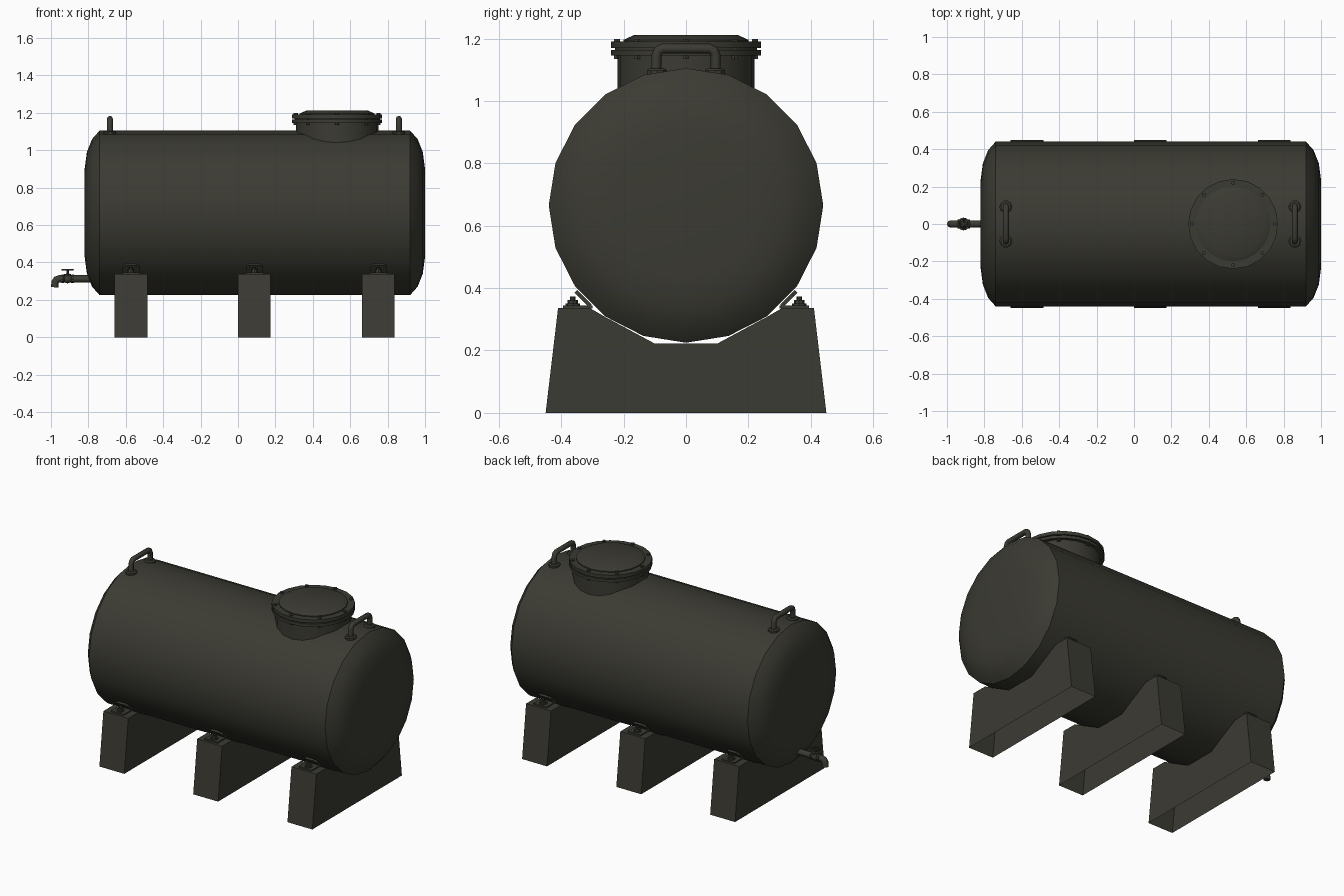
import bpy, bmesh, math
from mathutils import Vector, Matrix

if "Cube" in bpy.data.objects:
    bpy.data.objects.remove(bpy.data.objects["Cube"])

mat = bpy.data.materials.new("dark olive grey")
mat.diffuse_color = (0.044, 0.043, 0.033, 1)
mat.use_nodes = True
mat.node_tree.nodes["Principled BSDF"].inputs["Base Color"].default_value = mat.diffuse_color


def finish(obj, smooth=True, angle=35):
    obj.data.materials.clear()
    obj.data.materials.append(mat)
    if smooth:
        bpy.ops.object.select_all(action='DESELECT')
        obj.select_set(True)
        bpy.context.view_layer.objects.active = obj
        bpy.ops.object.shade_smooth_by_angle(angle=math.radians(angle))
    return obj


def from_bmesh(name, bm, smooth=True, angle=35):
    bmesh.ops.recalc_face_normals(bm, faces=bm.faces)
    me = bpy.data.meshes.new(name)
    bm.to_mesh(me)
    bm.free()
    obj = bpy.data.objects.new(name, me)
    bpy.context.collection.objects.link(obj)
    return finish(obj, smooth, angle)


def lathe(name, profile, center, n, along_x=False, angle=35):
    """Revolve (radius, height) points around z, or around x."""
    bm = bmesh.new()
    rings = []
    for r, h in profile:
        ring = []
        for i in range(n):
            a = 2 * math.pi * i / n
            c, s = r * math.cos(a), r * math.sin(a)
            p = Vector((h, c, s)) if along_x else Vector((c, s, h))
            ring.append(bm.verts.new(p + Vector(center)))
        rings.append(ring)
    for a, b in zip(rings, rings[1:]):
        for i in range(n):
            bm.faces.new((a[i], a[(i + 1) % n], b[(i + 1) % n], b[i]))
    bm.faces.new(rings[0])
    bm.faces.new(rings[-1])
    return from_bmesh(name, bm, True, angle)


def prism(name, pts, offset, open_bottom=False):
    """Extrude a flat outline of 3D points by an offset vector."""
    bm = bmesh.new()
    a = [bm.verts.new(p) for p in pts]
    b = [bm.verts.new(Vector(p) + Vector(offset)) for p in pts]
    bm.faces.new(a)
    bm.faces.new(b)
    for i in range(len(pts)):
        j = (i + 1) % len(pts)
        if open_bottom and pts[i][2] == 0 and pts[j][2] == 0:
            continue
        bm.faces.new((a[i], a[j], b[j], b[i]))
    return from_bmesh(name, bm, False)


def tube(name, pts, radius):
    cu = bpy.data.curves.new(name, 'CURVE')
    cu.dimensions = '3D'
    cu.bevel_depth = radius
    cu.bevel_resolution = 2
    cu.use_fill_caps = True
    sp = cu.splines.new('POLY')
    sp.points.add(len(pts) - 1)
    for p, q in zip(sp.points, pts):
        p.co = (*q, 1)
    obj = bpy.data.objects.new(name, cu)
    bpy.context.collection.objects.link(obj)
    bpy.ops.object.select_all(action='DESELECT')
    obj.select_set(True)
    bpy.context.view_layer.objects.active = obj
    bpy.ops.object.convert(target='MESH')
    return finish(bpy.context.view_layer.objects.active, True, 50)


# Tank body
CZ = 0.665
lathe("tank", [(0.235, -0.82), (0.325, -0.808), (0.395, -0.78), (0.44, -0.74),
               (0.44, 0.92), (0.395, 0.96), (0.325, 0.988), (0.235, 1.0)],
      (0, 0, CZ), 20, True, 40)

# Saddles with clamp brackets and bolts
half = [(0.45, 0), (0.41, 0.337), (0.31, 0.337), (0.26, 0.308), (0.10, 0.222)]
outline = half + [(-y, z) for y, z in reversed(half)]
for x0 in (-0.66, 0.0, 0.663):
    prism("saddle", [(x0, y, z) for y, z in outline], (0.175, 0, 0), True)
    xc = x0 + 0.0875
    for s in (-1, 1):
        w = 0.045
        prism("bracket_foot", [(xc - w, s * 0.30, 0.335), (xc + w, s * 0.30, 0.335),
                               (xc + w, s * 0.395, 0.335), (xc - w, s * 0.395, 0.335)],
              (0, 0, 0.01))
        slope = [(-w, 0.0), (w, 0.0), (w, 0.05), (0.03, 0.066), (-0.03, 0.066), (-w, 0.05)]
        prism("bracket_strap", [(xc + u, s * (0.302 + 0.707 * v), 0.341 + 0.707 * v + 0.006)
                                for u, v in slope], (0, s * 0.0085, -0.0085))
        lathe("bracket_bolt", [(0.024, 0.343), (0.024, 0.35), (0.017, 0.35), (0.017, 0.362),
                               (0.009, 0.362), (0.009, 0.373)], (xc, s * 0.363, 0), 8)

# Manhole neck, flanges and lid
MX = 0.53
lathe("manhole_neck", [(0.22, 1.0), (0.22, 1.15)], (MX, 0, 0), 20)
lathe("manhole_flange", [(0.24, 1.145), (0.24, 1.163), (0.228, 1.163), (0.228, 1.169),
                         (0.24, 1.169), (0.24, 1.19), (0.2, 1.19), (0.2, 1.196),
                         (0.165, 1.212)], (MX, 0, 0), 20, False, 25)
for i in range(8):
    a = i * math.pi / 4
    lathe("lid_bolt", [(0.011, 1.135), (0.011, 1.145), (0.006, 1.145), (0.006, 1.19),
                       (0.011, 1.19), (0.011, 1.199)],
          (MX + 0.221 * math.cos(a), 0.221 * math.sin(a), 0), 6)

# Lifting handles
for x in (-0.685, 0.86):
    arc = [(0.095, 1.07), (0.095, 1.145), (0.089, 1.161), (0.075, 1.168)]
    path = arc + [(-y, z) for y, z in reversed(arc)]
    tube("lifting_handle", [(x, y, z) for y, z in path], 0.016)
    for s in (-1, 1):
        lathe("handle_base", [(0.034, 1.07), (0.034, 1.098), (0.026, 1.104)],
              (x, s * 0.093, 0), 10)

# Drain pipe, valve and hand wheel
PZ = 0.312
tube("drain_pipe", [(-0.74, 0, PZ), (-0.955, 0, PZ), (-0.97, 0, PZ - 0.005),
                    (-0.978, 0, PZ - 0.017), (-0.98, 0, PZ - 0.045)], 0.02)
lathe("valve_body", [(0.024, -0.945), (0.024, -0.932), (0.02, -0.928), (0.025, -0.912),
                     (0.02, -0.894), (0.024, -0.89), (0.024, -0.877)], (0, 0, PZ), 10, True)
VX = -0.911
lathe("valve_stem", [(0.018, PZ), (0.018, 0.338), (0.007, 0.34), (0.007, 0.366)],
      (VX, 0, 0), 8)
ring = [(VX + 0.029 * math.cos(i * math.pi / 6), 0.029 * math.sin(i * math.pi / 6), 0.361)
        for i in range(13)]
tube("hand_wheel", ring, 0.005)
tube("wheel_spoke", [(VX - 0.03, 0, 0.361), (VX + 0.03, 0, 0.361)], 0.004)
tube("wheel_spoke", [(VX, -0.03, 0.361), (VX, 0.03, 0.361)], 0.004)
